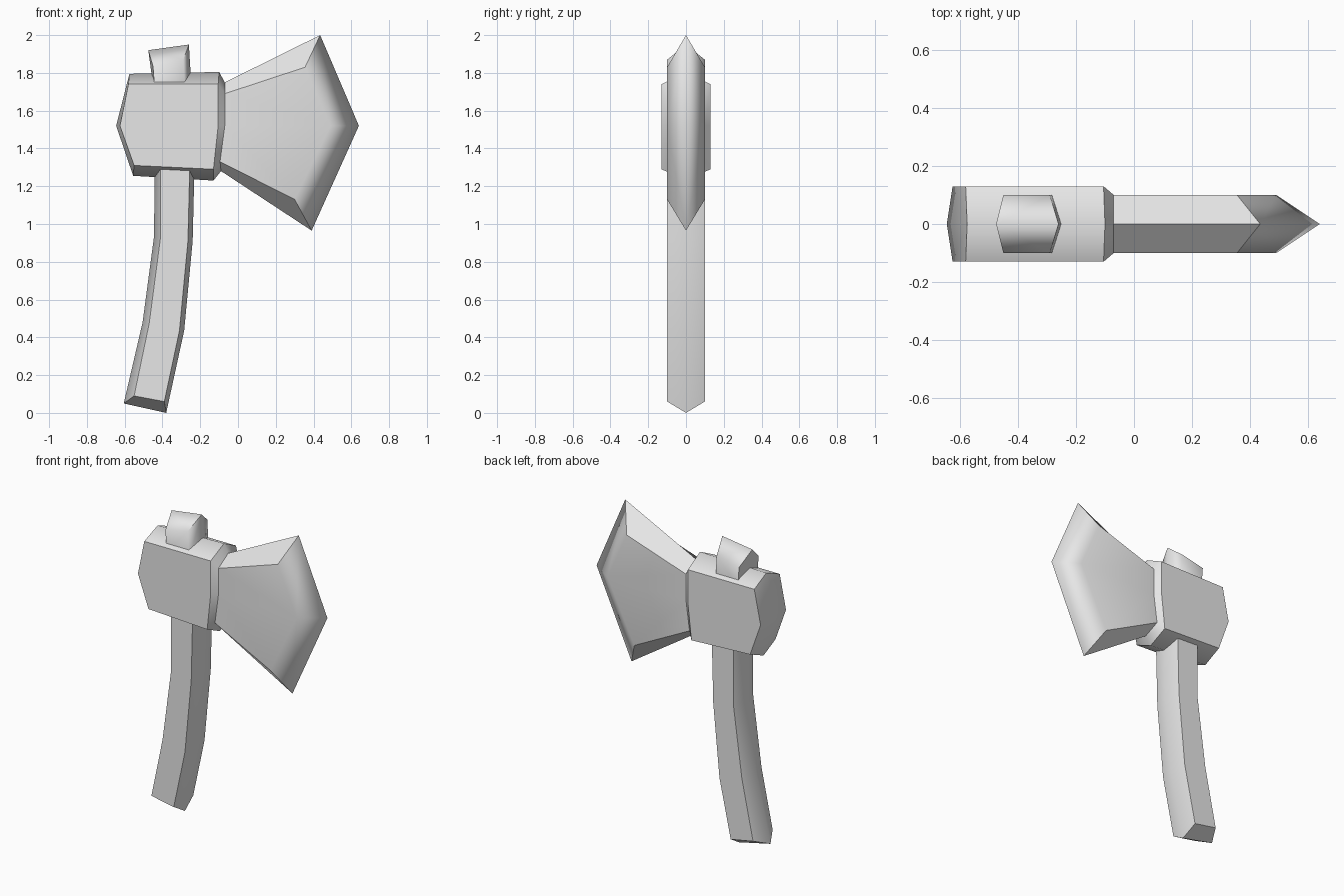
import bpy
import bmesh
import math

cube = bpy.data.objects.get("Cube")
if cube:
    bpy.data.objects.remove(cube, do_unlink=True)

grey = bpy.data.materials.new("light grey")
grey.use_nodes = True
colour = (0.8, 0.8, 0.8, 1)
grey.diffuse_color = colour
grey.node_tree.nodes["Principled BSDF"].inputs["Base Color"].default_value = colour


def loft(name, sections, half, start=None, end=None, angle=55):
    """Join cross-sections mirrored across y = 0.

    Each section lists (x, z) pairs; its first and last lie on the ridge at
    y = 0 and the others at +/- half. An end is closed flat to the ridge with
    "flat", drawn to a point with an (x, z) tip, or left open with None."""
    bm = bmesh.new()
    sides = []
    for points, width in zip(sections, half):
        front = [bm.verts.new((x, 0 if i in (0, len(points) - 1) else -width, z))
                 for i, (x, z) in enumerate(points)]
        back = [front[0]]
        back += [bm.verts.new((v.co.x, width, v.co.z)) for v in front[1:-1]]
        back.append(front[-1])
        sides.append((front, back))
    for a, b in zip(sides, sides[1:]):
        for p, q in zip(a, b):
            for i in range(len(p) - 1):
                bm.faces.new((p[i], p[i + 1], q[i + 1], q[i]))
    for cap, pair in ((start, sides[0]), (end, sides[-1])):
        if cap == "flat":
            for p in pair:
                bm.faces.new(p)
        elif cap:
            tip = bm.verts.new((cap[0], 0, cap[1]))
            for p in pair:
                mid = len(p) // 2
                bm.faces.new(p[:mid + 1] + [tip])
                bm.faces.new(p[mid:] + [tip])
    bmesh.ops.recalc_face_normals(bm, faces=bm.faces[:])
    mesh = bpy.data.meshes.new(name)
    bm.to_mesh(mesh)
    bm.free()
    mesh.materials.append(grey)
    obj = bpy.data.objects.new(name, mesh)
    bpy.context.collection.objects.link(obj)
    bpy.ops.object.select_all(action="DESELECT")
    obj.select_set(True)
    bpy.context.view_layer.objects.active = obj
    bpy.ops.object.shade_smooth_by_angle(angle=math.radians(angle))
    weighted = obj.modifiers.new("weighted_normals", "WEIGHTED_NORMAL")
    weighted.keep_sharp = True
    return obj


# Head sections, each from top ridge down one side to bottom ridge
poll = [(-0.575, 1.795), (-0.58, 1.74), (-0.625, 1.52), (-0.55, 1.31), (-0.555, 1.255)]
cheek = [(-0.10, 1.805), (-0.105, 1.74), (-0.105, 1.52), (-0.13, 1.29), (-0.13, 1.23)]
neck = [(-0.07, 1.75), (-0.07, 1.69), (-0.07, 1.52), (-0.095, 1.33), (-0.09, 1.28)]
bevel = [(0.435, 2.0), (0.355, 1.83), (0.49, 1.52), (0.30, 1.13), (0.39, 0.965)]

loft("head", [poll, cheek], [0.13, 0.13], start=(-0.645, 1.52))
loft("collar", [cheek, neck], [0.13, 0.1])
blade = loft("blade", [neck, bevel], [0.1, 0.1], end=(0.64, 1.52), angle=40)

# Soft cutting edge
verts = blade.data.vertices
for edge in blade.data.edges:
    if all(abs(verts[i].co.y) < 0.001 and verts[i].co.x > 0.38 for i in edge.vertices):
        edge.use_edge_sharp = False

# Curved handle, passing through the head and out as a knob
handle = [
    [(-0.605, 0.05), (-0.55, 0.09), (-0.39, 0.06), (-0.38, 0.0)],
    [(-0.505, 0.48), (-0.47, 0.475), (-0.31, 0.435), (-0.285, 0.435)],
    [(-0.445, 0.93), (-0.41, 0.93), (-0.265, 0.91), (-0.24, 0.91)],
    [(-0.44, 1.32), (-0.41, 1.32), (-0.255, 1.32), (-0.23, 1.32)],
]
knob = [
    [(-0.445, 1.7), (-0.44, 1.7), (-0.28, 1.7), (-0.245, 1.7)],
    [(-0.475, 1.92), (-0.45, 1.835), (-0.29, 1.87), (-0.26, 1.95)],
]
loft("handle", handle, [0.1] * 4, start="flat", end="flat")
loft("handle_knob", knob, [0.1] * 2, start="flat", end="flat", angle=80)
